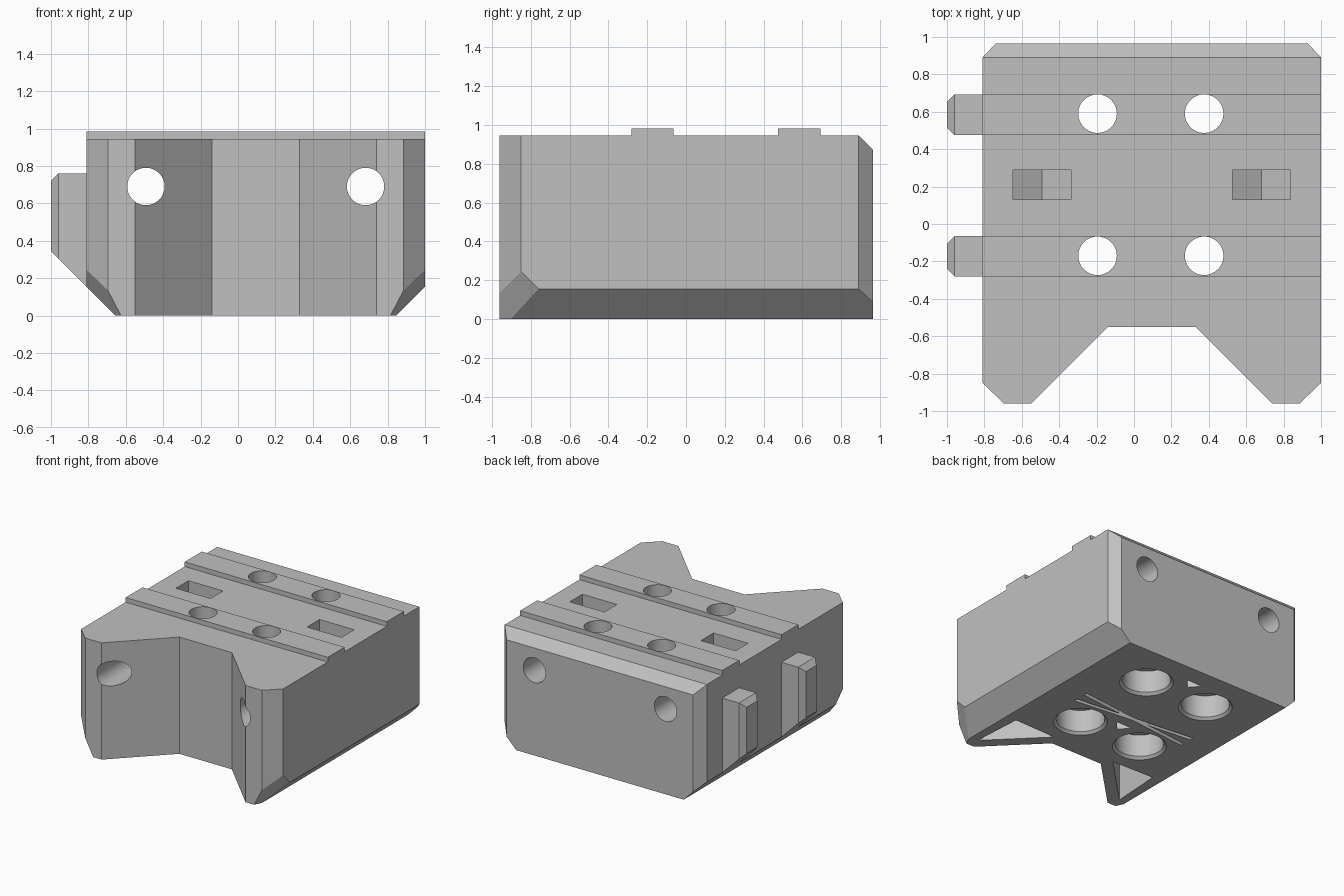
import bpy, bmesh, math
from mathutils import Vector

cube = bpy.data.objects.get("Cube")
if cube:
    bpy.data.objects.remove(cube, do_unlink=True)

grey = bpy.data.materials.new("plain grey")
grey.use_nodes = True
colour = (0.53, 0.53, 0.53, 1)
grey.diffuse_color = colour
grey.node_tree.nodes["Principled BSDF"].inputs["Base Color"].default_value = colour

MID = 0.095          # centre line of the block in x
TOP = 0.945


def finish(name, bm):
    bmesh.ops.recalc_face_normals(bm, faces=bm.faces)
    mesh = bpy.data.meshes.new(name)
    bm.to_mesh(mesh)
    bm.free()
    mesh.materials.append(grey)
    obj = bpy.data.objects.new(name, mesh)
    bpy.context.collection.objects.link(obj)
    return obj


def loft(rings):
    """Closed solid through rings of points."""
    bm = bmesh.new()
    loops = [[bm.verts.new(p) for p in ring] for ring in rings]
    n = len(loops[0])
    for a, b in zip(loops, loops[1:]):
        for i in range(n):
            j = (i + 1) % n
            bm.faces.new((a[i], a[j], b[j], b[i]))
    bm.faces.new(loops[0])
    bm.faces.new(loops[-1][::-1])
    return bm


def prism_z(outline, low, high):
    return loft([[(x, y, z) for x, y in outline] for z in (low, high)])


def prism_y(outline, near, far):
    return loft([[(x, y, z) for x, z in outline] for y in (near, far)])


def circle(cx, cy, r, n=48):
    return [(cx + r * math.cos(math.tau * i / n), cy + r * math.sin(math.tau * i / n))
            for i in range(n)]


def slice_off(bm, point, normal):
    """Remove everything on the normal side of a plane and cap the cut."""
    geom = bm.verts[:] + bm.edges[:] + bm.faces[:]
    cut = bmesh.ops.bisect_plane(bm, geom=geom, plane_co=Vector(point),
                                 plane_no=Vector(normal).normalized(), clear_outer=True)
    edges = [e for e in cut["geom_cut"] if isinstance(e, bmesh.types.BMEdge)]
    bmesh.ops.holes_fill(bm, edges=edges, sides=0)


def carve(target, cutter):
    cutter.hide_render = True
    mod = target.modifiers.new("cut", "BOOLEAN")
    mod.operation, mod.solver, mod.object = "DIFFERENCE", "EXACT", cutter
    bpy.context.view_layer.update()
    graph = bpy.context.evaluated_depsgraph_get()
    mesh = bpy.data.meshes.new_from_object(target.evaluated_get(graph))
    target.modifiers.clear()
    target.data = mesh


# Main block: notched outline, mirrored about the centre line
half = [(0.235, -0.55), (0.645, -0.96), (0.79, -0.96), (0.905, -0.85),
        (0.905, 0.89), (0.835, 0.965)]
outline = [(MID + x, y) for x, y in half] + [(MID - x, y) for x, y in reversed(half)]
bm = prism_z(outline, 0, TOP)
slice_off(bm, (0, 0.89, TOP), (0, 1, 1))
for side in (-1, 1):
    edge = MID + side * 0.905
    slice_off(bm, (edge, 0, 0.155), (side, 0, -1))
    slice_off(bm, (edge, -0.855, 0.25), (side * 1.92, -1, -1))
body = finish("block_body", bm)

# Raised rails across the top and tabs on the right side
rails = []
tab_side = [(-0.81, 0.76), (-0.96, 0.76), (-1, 0.72), (-1, 0.345), (-0.81, 0.155)]
for place, y0, y1 in (("front", -0.28, -0.065), ("rear", 0.475, 0.693)):
    rail = prism_z([(MID - 0.905, y0), (MID + 0.905, y0),
                    (MID + 0.905, y1), (MID - 0.905, y1)], TOP, 0.983)
    rails.append(finish(place + "_rail", rail))
    tab = prism_y(tab_side, y0, y1)
    slice_off(tab, (-0.96, y0, 0), (-1, -1, 0))
    slice_off(tab, (-0.96, y1, 0), (-1, 1, 0))
    finish(place + "_side_tab", tab)

# Cutters
cutters = []


def cut_body(bm):
    cutter = finish("cutter", bm)
    cutters.append(cutter)
    carve(body, cutter)


# Vertical bores, widened and countersunk underneath
bore = [(0.22, -0.02), (0.18, 0.02), (0.18, 0.2), (0.103, 0.2), (0.103, 1.2)]
for x in (-0.195, 0.375):
    for y in (-0.17, 0.59):
        cut_body(loft([[(px, py, z) for px, py in circle(x, y, r)] for r, z in bore]))
        for rail in rails:
            carve(rail, cutters[-1])

for side in (-1, 1):
    cx = MID + side * 0.587
    # Horizontal bore from front to back
    cut_body(prism_y(circle(cx, 0.69, 0.1), -1.2, 1.2))
    # Pointed nut slot opening on the top
    cut_body(prism_y([(cx - 0.155, 1.1), (cx - 0.155, 0.6), (cx, 0.511),
                      (cx + 0.155, 0.6), (cx + 0.155, 1.1)], 0.13, 0.29))
    # Triangular hollow under each front foot
    foot = [(0.285, -0.47), (0.685, -0.87), (0.66, -0.46)]
    cut_body(prism_z([(MID + side * x, y) for x, y in foot], -0.1, 0.45))
    # Thin crossing slots underneath
    y0, y1 = 0.11 - side * 0.055, 0.11 + side * 0.055
    cut_body(prism_z([(-0.42, y0 - 0.015), (0.61, y1 - 0.015),
                      (0.61, y1 + 0.015), (-0.42, y0 + 0.015)], -0.1, 0.1))

# Small triangular recesses underneath
for y in (-0.04, 0.77):
    cut_body(prism_z([(MID - 0.07, y + 0.04), (MID + 0.07, y + 0.04), (MID, y - 0.04)],
                     -0.1, 0.1))

for cutter in cutters:
    bpy.data.objects.remove(cutter, do_unlink=True)

# Smooth bores, sharp edges elsewhere
bpy.ops.object.select_all(action="DESELECT")
for obj in [body] + rails:
    obj.select_set(True)
bpy.context.view_layer.objects.active = body
bpy.ops.object.shade_smooth_by_angle(angle=math.radians(20))
